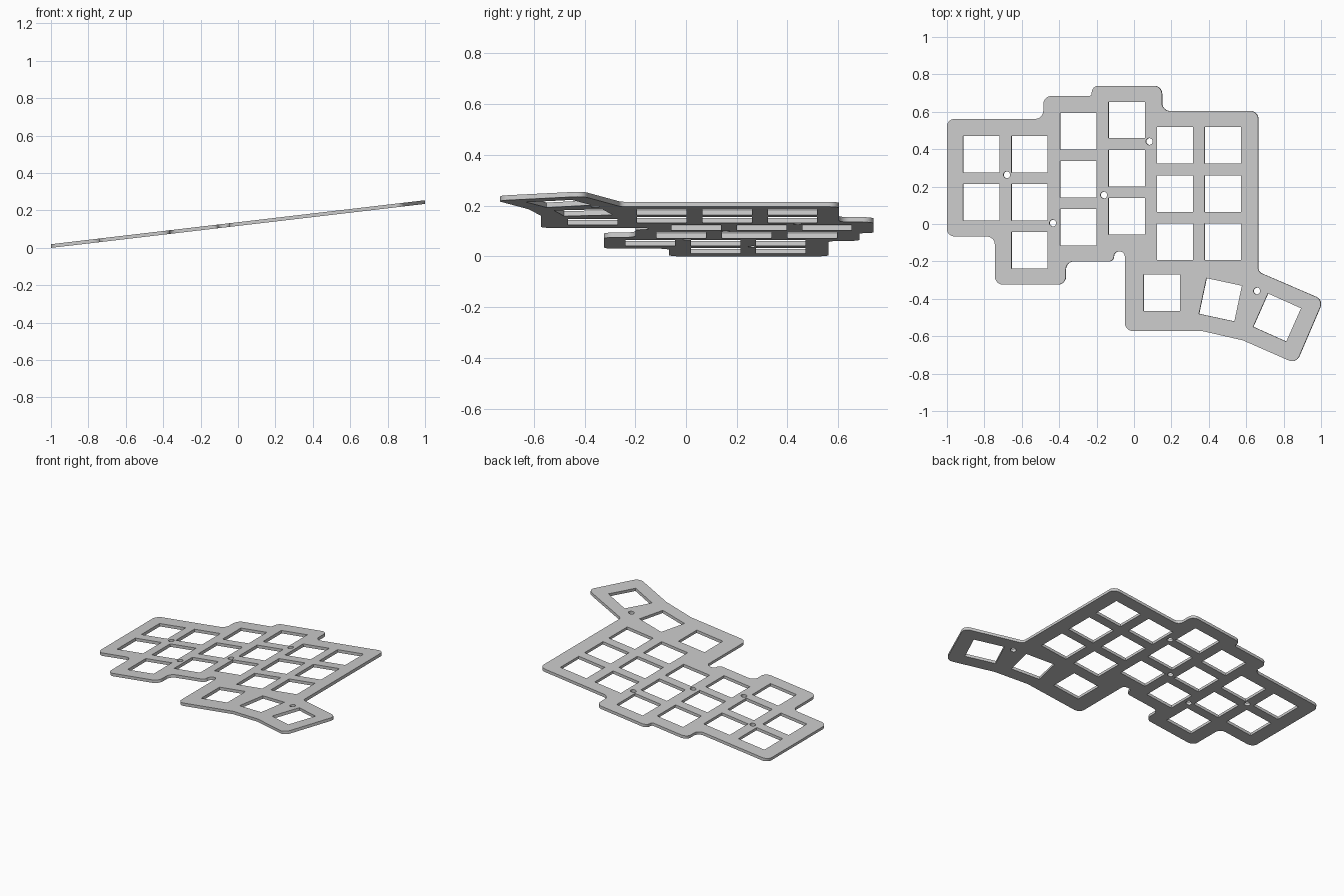
import bpy
from math import atan, cos, sin, pi, radians
from mathutils import Vector

if "Cube" in bpy.data.objects:
    bpy.data.objects.remove(bpy.data.objects["Cube"], do_unlink=True)

TILT = atan(0.1175)
THICK = 0.0195
HOLE = 0.195
R = 0.043

grey = bpy.data.materials.new("plate grey")
grey.use_nodes = True
grey.diffuse_color = (0.6, 0.6, 0.6, 1)
grey.node_tree.nodes["Principled BSDF"].inputs["Base Color"].default_value = (0.6, 0.6, 0.6, 1)


def plan(x, y):
    """Plan position to position on the sloping plate."""
    return Vector((x / cos(TILT), y))


def rounded(corners, steps=8):
    """Replace each (x, y, radius) corner with an arc."""
    out = []
    pts = [plan(x, y) for x, y, r in corners]
    for i, (x, y, r) in enumerate(corners):
        p = pts[i]
        if r == 0:
            out.append(p)
            continue
        a = (pts[i - 1] - p).normalized()
        b = (pts[(i + 1) % len(pts)] - p).normalized()
        half = a.angle(b) / 2
        centre = p + (a + b).normalized() * (r / sin(half))
        reach = r / sin(half) * cos(half)
        start = (p + a * reach - centre).normalized()
        end = (p + b * reach - centre).normalized()
        for k in range(steps + 1):
            out.append(centre + start.slerp(end, k / steps) * r)
    return out


def square(x, y, turn=0):
    c, h = plan(x, y), HOLE / 2
    ca, sa = cos(radians(turn)), sin(radians(turn))
    return [c + Vector((u * ca - v * sa, u * sa + v * ca))
            for u, v in ((-h, -h), (h, -h), (h, h), (-h, h))]


def circle(x, y, r=0.018, n=24):
    return [plan(x, y) + Vector((cos(2 * pi * k / n), sin(2 * pi * k / n))) * r for k in range(n)]


# Stepped outer edge, clockwise from the back right corner
outline = [
    (-1, 0.562, R), (-0.484, 0.562, R), (-0.484, 0.684, R), (-0.225, 0.684, 0.015),
    (-0.225, 0.739, 0.036), (0.15, 0.739, R), (0.15, 0.604, R), (0.665, 0.604, R),
    (0.665, -0.256, 0.03), (1.013, -0.406, R), (0.867, -0.7465, R), (0.583, -0.622, 0),
    (0.365, -0.572, 0), (-0.048, -0.572, R), (-0.048, -0.147, 0.028),
    (-0.107, -0.147, 0.026), (-0.107, -0.2, 0.026), (-0.364, -0.2, R),
    (-0.364, -0.324, R), (-0.743, -0.324, R), (-0.743, -0.067, R), (-1, -0.067, R),
]
loops = [rounded(outline)]

# Columns of square key openings: x, top y, count
for x, top, count in ((-0.815, 0.374, 2), (-0.557, 0.374, 3), (-0.297, 0.497, 3),
                      (-0.038, 0.556, 3), (0.22, 0.42, 3), (0.476, 0.42, 3)):
    loops += [square(x, top - 0.2575 * k) for k in range(count)]

# Fanned thumb openings
loops += [square(0.15, -0.368), square(0.463, -0.405, -12), square(0.766, -0.5, -24)]

# Screw holes
loops += [circle(x, y) for x, y in ((-0.679, 0.263), (-0.433, 0.005), (-0.16, 0.155),
                                    (0.083, 0.441), (0.658, -0.358))]

# Filled, extruded plate
curve = bpy.data.curves.new("key_plate", 'CURVE')
curve.dimensions = '2D'
curve.fill_mode = 'BOTH'
curve.extrude = THICK / 2
for loop in loops:
    s = curve.splines.new('POLY')
    s.points.add(len(loop) - 1)
    for point, p in zip(s.points, loop):
        point.co = (p.x, p.y, 0, 1)
    s.use_cyclic_u = True
curve.materials.append(grey)
plate = bpy.data.objects.new("key_plate", curve)
bpy.context.collection.objects.link(plate)
plate.rotation_euler.y = -TILT
plate.location.z = 0.1272

# Turn into a mesh with crisp edges
bpy.ops.object.select_all(action='DESELECT')
plate.select_set(True)
bpy.context.view_layer.objects.active = plate
bpy.ops.object.convert(target='MESH')
bpy.ops.object.shade_smooth_by_angle(angle=radians(30))
